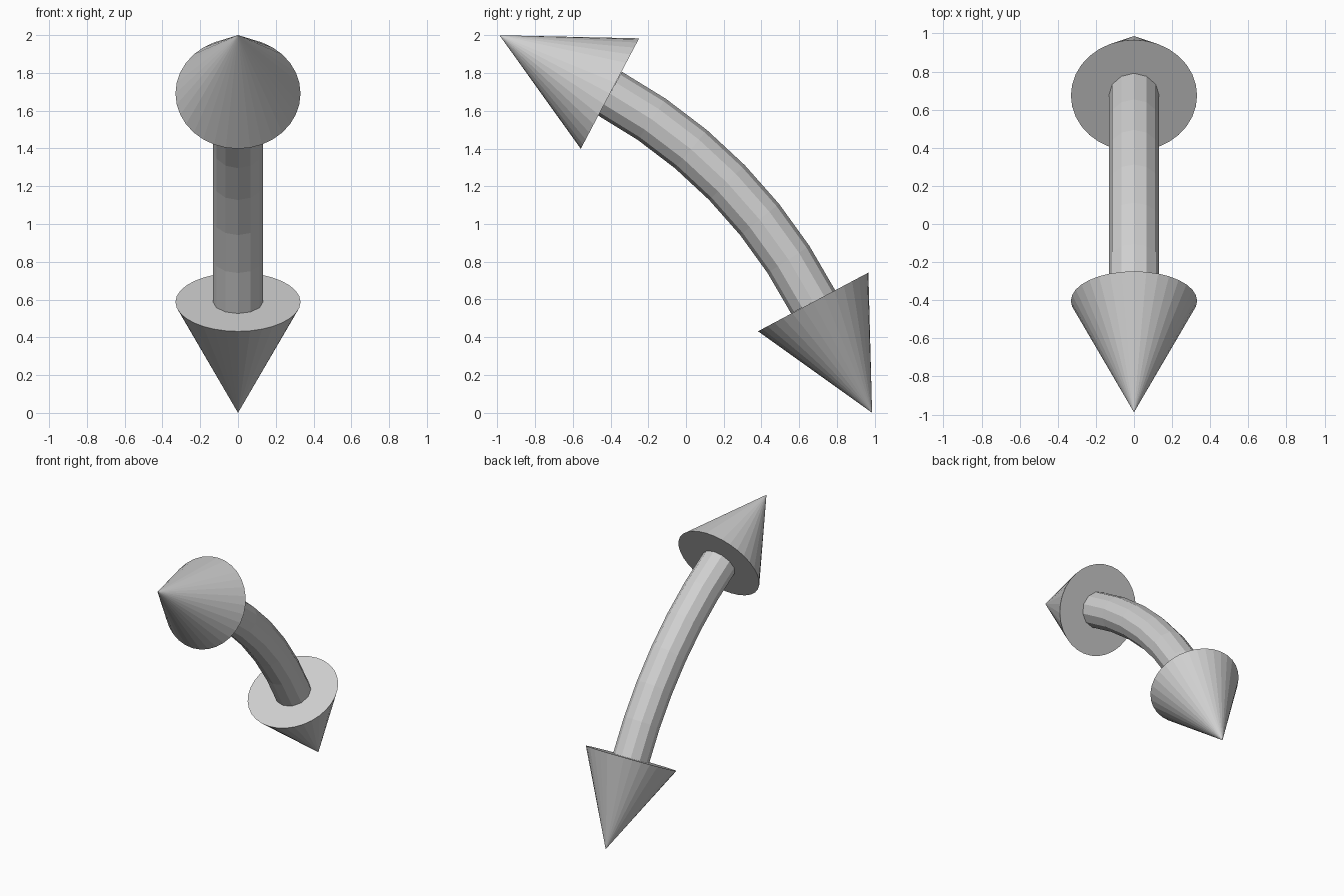
import bpy, bmesh, math
from mathutils import Vector, Matrix

cube = bpy.data.objects.get("Cube")
if cube:
    bpy.data.objects.remove(cube, do_unlink=True)

grey = bpy.data.materials.new("light_grey")
grey.use_nodes = True
colour = (0.63, 0.63, 0.63, 1)
grey.diffuse_color = colour
grey.node_tree.nodes["Principled BSDF"].inputs["Base Color"].default_value = colour


def finish(name, bm):
    bmesh.ops.recalc_face_normals(bm, faces=bm.faces)
    mesh = bpy.data.meshes.new(name)
    bm.to_mesh(mesh)
    bm.free()
    mesh.materials.append(grey)
    obj = bpy.data.objects.new(name, mesh)
    bpy.context.collection.objects.link(obj)
    return obj


def facing(direction):
    """Turn +z to a direction in the y-z plane, rotating about x only."""
    return Matrix.Rotation(math.atan2(-direction.y, direction.z), 4, "X")


def arrow_head(name, base, tip):
    axis = tip - base
    place = Matrix.Translation((base + tip) / 2) @ facing(axis)
    bm = bmesh.new()
    bmesh.ops.create_cone(bm, cap_ends=True, segments=32, radius1=0.331,
                          radius2=0, depth=axis.length, matrix=place)
    finish(name, bm)


upper_base, upper_tip = Vector((0, -0.403, 1.691)), Vector((0, -0.988, 2.0))
lower_base, lower_tip = Vector((0, 0.674, 0.587)), Vector((0, 0.986, 0.0))

# Arrow heads at both ends
arrow_head("upper_arrow_head", upper_base, upper_tip)
arrow_head("lower_arrow_head", lower_base, lower_tip)

# Curved shaft: a twelve-sided ring spun along the arc between the heads
sweep = math.radians(33.8)
chord = lower_base - upper_base
outward = Vector((0, -chord.z, chord.y)).normalized()
centre = (upper_base + lower_base) / 2 - outward * (chord.length / 2 / math.tan(sweep / 2))
spoke = upper_base - centre
tangent = Vector((0, spoke.z, -spoke.y))

bm = bmesh.new()
ring = bmesh.ops.create_circle(bm, segments=12, radius=0.132,
                               matrix=Matrix.Translation(upper_base) @ facing(tangent))
bmesh.ops.spin(bm, geom=ring["verts"] + bm.edges[:], cent=centre, axis=(1, 0, 0),
               angle=-sweep, steps=6)
finish("curved_shaft", bm)
